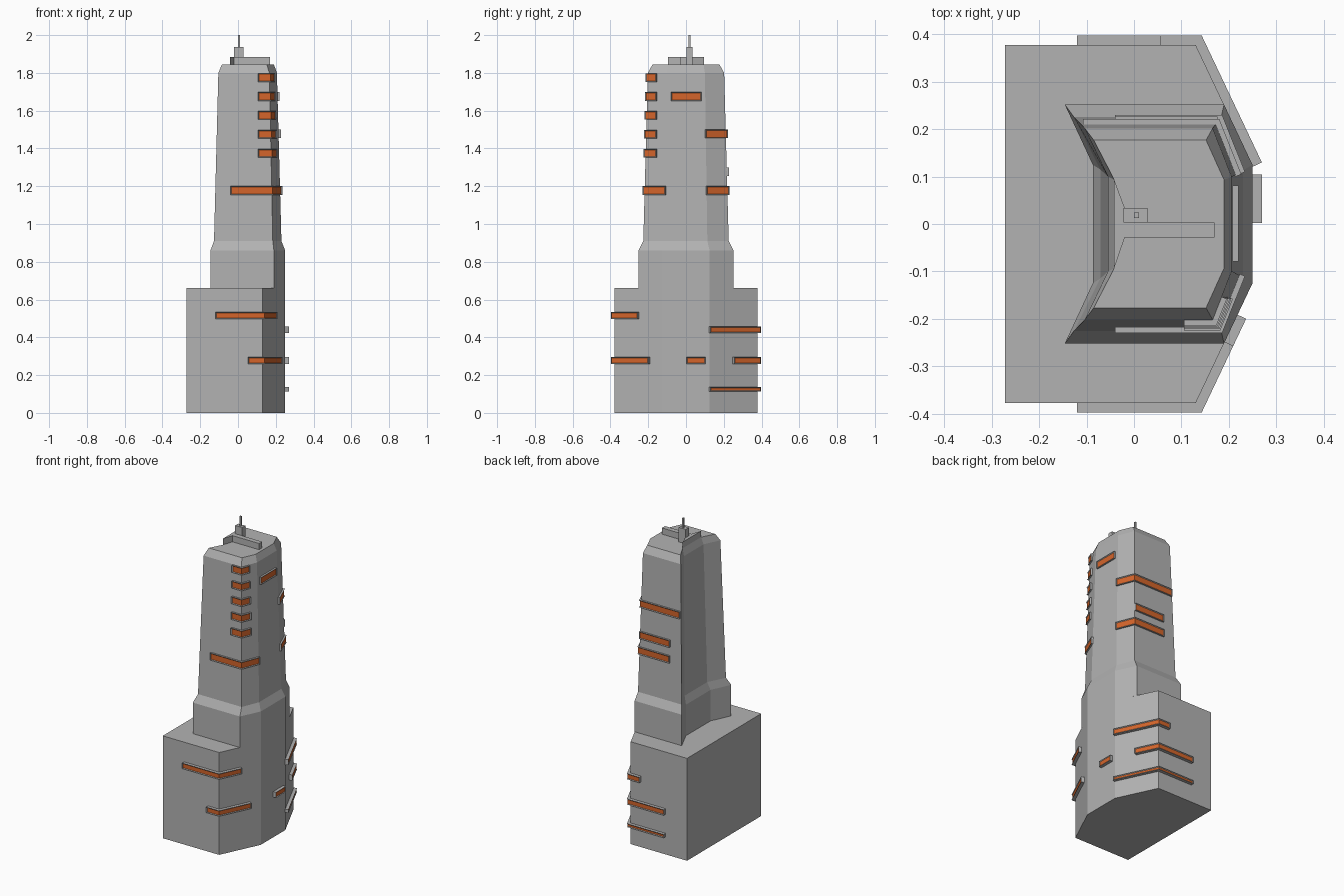
import bpy, bmesh
from mathutils import Vector

if "Cube" in bpy.data.objects:
    bpy.data.objects.remove(bpy.data.objects["Cube"], do_unlink=True)


def material(name, colour):
    m = bpy.data.materials.new(name)
    m.use_nodes = True
    m.diffuse_color = colour
    m.node_tree.nodes["Principled BSDF"].inputs["Base Color"].default_value = colour
    return m


grey = material("concrete grey", (0.45, 0.45, 0.45, 1))
orange = material("window orange", (0.66, 0.13, 0.024, 1))


def finish(name, bm):
    mesh = bpy.data.meshes.new(name)
    bm.to_mesh(mesh)
    bm.free()
    mesh.materials.append(grey)
    mesh.materials.append(orange)
    ob = bpy.data.objects.new(name, mesh)
    bpy.context.collection.objects.link(ob)
    return ob


def loft(name, rings):
    """Skin a stack of (z, outline) rings and cap both ends."""
    bm = bmesh.new()
    loops = [[bm.verts.new((x, y, z)) for x, y in pts] for z, pts in rings]
    n = len(loops[0])
    for a, b in zip(loops, loops[1:]):
        for i in range(n):
            j = (i + 1) % n
            bm.faces.new((a[i], a[j], b[j], b[i]))
    bm.faces.new(loops[0][::-1])
    bm.faces.new(loops[-1])
    bmesh.ops.recalc_face_normals(bm, faces=bm.faces[:])
    return finish(name, bm)


def prism(name, pts, z0, z1):
    return loft(name, [(z0, pts), (z1, pts)])


def box(name, x0, x1, y0, y1, z0, z1):
    return prism(name, [(x0, y0), (x1, y0), (x1, y1), (x0, y1)], z0, z1)


# Wall dimensions: corner x, right x, corner y, chamfer y
BASE = (0.13, 0.25, 0.378, 0.125)
LOWER = (0.19, 0.25, 0.252, 0.125)
NECK = (0.184, 0.23, 0.226, 0.113)
SHOULDER = (0.166, 0.206, 0.202, 0.1)
ROOF = (0.152, 0.19, 0.177, 0.093)


def shell(dims, xl):
    xc, xr, yc, ym = dims
    return [(xl, -yc), (xc, -yc), (xr, -ym), (xr, ym), (xc, yc), (xl, yc)]


def notched(dims, xl, xn, yn):
    return shell(dims, xl) + [(xn, yn), (xn, -yn)]


# Main masses
prism("base_block", shell(BASE, -0.272), 0, 0.66)
loft("tower", [
    (0.66, notched(LOWER, -0.146, -0.087, 0.125)),
    (0.86, notched(LOWER, -0.146, -0.087, 0.125)),
    (0.91, notched(NECK, -0.127, -0.071, 0.115)),
    (1.80, notched(SHOULDER, -0.104, -0.055, 0.1)),
    (1.845, notched(ROOF, -0.085, -0.042, 0.094)),
])

# Roof structures
prism("roof_parapet", [(-0.042, -0.094), (-0.02, -0.03), (-0.02, 0.035), (-0.042, 0.094)],
      1.84, 1.885)
box("roof_beam", -0.02, 0.17, -0.028, 0.003, 1.84, 1.885)
box("mast_base", -0.022, 0.028, 0.003, 0.034, 1.84, 1.938)
box("mast", 0, 0.011, 0.013, 0.024, 1.93, 2.0)


def wall_at(z):
    if z < 0.66:
        return BASE, 0.02
    t = (z - 0.91) / (1.80 - 0.91)
    return [a + (b - a) * t for a, b in zip(NECK, SHOULDER)], 0.011


def band(name, outer, inner, z, h):
    """Framed window strip along a path, with a recessed orange pane."""
    bm = bmesh.new()
    cols = [[bm.verts.new((p[0], p[1], z + s * h / 2)) for p, s in
             ((o, -1), (o, 1), (i, 1), (i, -1))] for o, i in zip(outer, inner)]
    panes = []
    for a, b in zip(cols, cols[1:]):
        for k in range(4):
            m = (k + 1) % 4
            f = bm.faces.new((a[k], a[m], b[m], b[k]))
            if k == 0:
                panes.append(f)
    bm.faces.new(cols[0])
    bm.faces.new(cols[-1][::-1])
    bmesh.ops.recalc_face_normals(bm, faces=bm.faces[:])
    bmesh.ops.inset_region(bm, faces=panes, thickness=0.005, depth=-0.004,
                           use_even_offset=True, use_boundary=True)
    for f in panes:
        f.material_index = 1
    finish(name, bm)


def corner_band(name, side, z, h, x_start, y_end):
    """Strip wrapping from the front (-1) or back (+1) wall to the chamfer."""
    (xc, xr, yc, ym), d = wall_at(z)
    n = Vector((yc - ym, xr - xc)).normalized()

    def corner(off):
        return Vector((xc + off * (1 - n.y) / n.x, yc + off))

    end = Vector((xc + (d - n.y * (y_end - yc)) / n.x, y_end))
    outer = [Vector((x_start, yc + d)), corner(d), end]
    inner = [Vector((x_start, yc - 0.01)), corner(-0.01), end - n * (d + 0.01)]
    flip = lambda pts: [(p.x, p.y * side) for p in pts]
    band(name, flip(outer), flip(inner), z, h)


def right_band(name, z, h, y0, y1):
    (xc, xr, yc, ym), d = wall_at(z)
    band(name, [(xr + d, y0), (xr + d, y1)], [(xr - 0.01, y0), (xr - 0.01, y1)], z, h)


# Front corner strips
corner_band("front_base_strip_upper", -1, 0.515, 0.036, -0.12, 0.257)
corner_band("front_base_strip_lower", -1, 0.277, 0.036, 0.052, 0.2)
corner_band("front_tower_strip", -1, 1.177, 0.046, -0.04, 0.11)
for i in range(5):
    corner_band(f"front_window_{i + 1}", -1, 1.375 + 0.1 * i, 0.046, 0.105, 0.158)

# Back corner strips
corner_band("back_base_strip_upper", 1, 0.44, 0.036, 0.055, 0.13)
corner_band("back_base_strip_middle", 1, 0.277, 0.036, -0.12, 0.256)
corner_band("back_base_strip_lower", 1, 0.125, 0.022, -0.12, 0.13)
corner_band("back_tower_strip_upper", 1, 1.477, 0.046, -0.108, 0.105)
corner_band("back_tower_strip_lower", 1, 1.177, 0.046, -0.04, 0.11)

# Back strip that stops at the corner
(bx, _, by, _), out = wall_at(1.277)
band("back_tower_strip_middle", [(-0.04, by + out), (bx, by + out)],
     [(-0.04, by - 0.01), (bx, by - 0.01)], 1.277, 0.046)

# Right wall strips
right_band("right_base_strip", 0.277, 0.036, 0.002, 0.104)
right_band("right_tower_strip", 1.675, 0.046, -0.079, 0.081)
